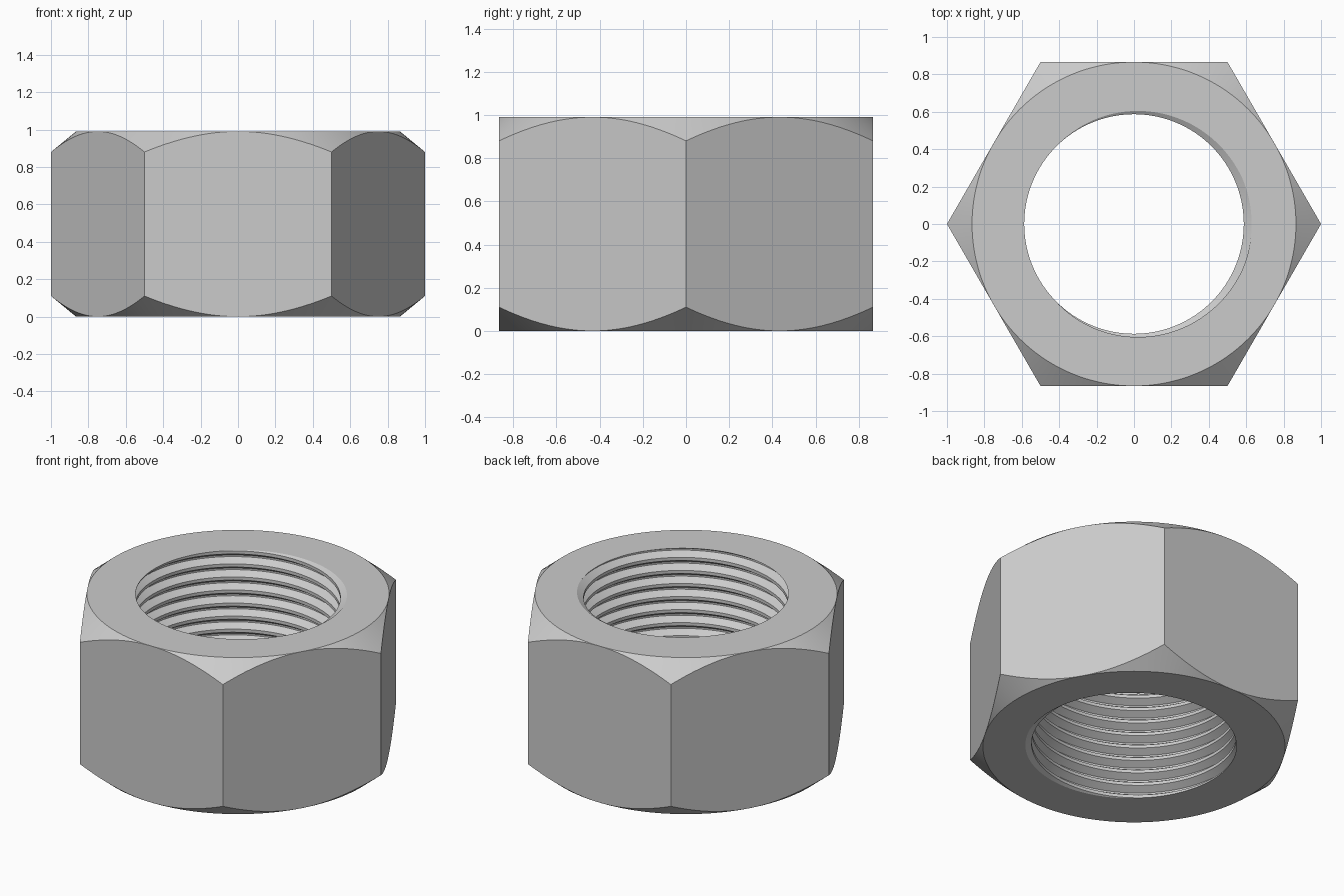
import bpy, bmesh
from math import pi, cos, sin

cube = bpy.data.objects.get("Cube")
if cube:
    bpy.data.objects.remove(cube, do_unlink=True)

HEIGHT = 0.99
FLAT_R = cos(pi / 6)      # centre to flat side
CHAMFER = 0.11            # chamfer drop at the corners
BORE_R, DEPTH = 0.587, 0.042
TURNS = 12
PITCH = HEIGHT / TURNS
SEG = 144

# Thread profile over one pitch: (fraction of pitch, depth fraction)
THREAD = [(0, 1), (0.06, 1), (0.38, 0), (0.62, 0), (0.94, 1), (1, 1)]


def thread_radius(phase):
    phase %= 1
    for (a, da), (b, db) in zip(THREAD, THREAD[1:]):
        if phase <= b:
            return BORE_R + DEPTH * (da + (db - da) * (phase - a) / (b - a))


def column(i):
    """Closed section of the nut at one angle, as (radius, height) points."""
    turn = i / SEG
    # Threaded wall, cut off at both end faces
    section = []
    for k in range(-2, TURNS + 1):
        for f, _ in THREAD[1:5]:
            z = min(max((k + f + turn) * PITCH, 0), HEIGHT)
            section.append((thread_radius(z / PITCH - turn), z))
    # Hexagonal outside with a conical chamfer at both ends
    angle = (turn * 2 * pi) % (pi / 3) - pi / 6
    r = FLAT_R / cos(angle)
    drop = CHAMFER * (r - FLAT_R) / (1 - FLAT_R)
    section += [(FLAT_R, HEIGHT), (r, HEIGHT - drop), (r, drop), (FLAT_R, 0)]
    return section


# Nut body
bm = bmesh.new()
rows = []
for i in range(SEG + 1):
    a = 2 * pi * i / SEG
    rows.append([bm.verts.new((r * cos(a), r * sin(a), z)) for r, z in column(i)])
for p, q in zip(rows, rows[1:]):
    for j in range(len(p)):
        k = (j + 1) % len(p)
        bm.faces.new((p[j], p[k], q[k], q[j]))
bmesh.ops.remove_doubles(bm, verts=bm.verts, dist=0.00002)
bmesh.ops.dissolve_degenerate(bm, dist=0.00001, edges=bm.edges)
bmesh.ops.recalc_face_normals(bm, faces=bm.faces)

mesh = bpy.data.meshes.new("hex_nut")
bm.to_mesh(mesh)
bm.free()
nut = bpy.data.objects.new("hex_nut", mesh)
bpy.context.collection.objects.link(nut)

# Plain grey metal
grey = bpy.data.materials.new("light_grey")
grey.use_nodes = True
color = (0.6, 0.6, 0.6, 1)
grey.diffuse_color = color
grey.node_tree.nodes["Principled BSDF"].inputs["Base Color"].default_value = color
mesh.materials.append(grey)

bpy.ops.object.select_all(action="DESELECT")
nut.select_set(True)
bpy.context.view_layer.objects.active = nut
bpy.ops.object.shade_smooth_by_angle(angle=pi / 9)
